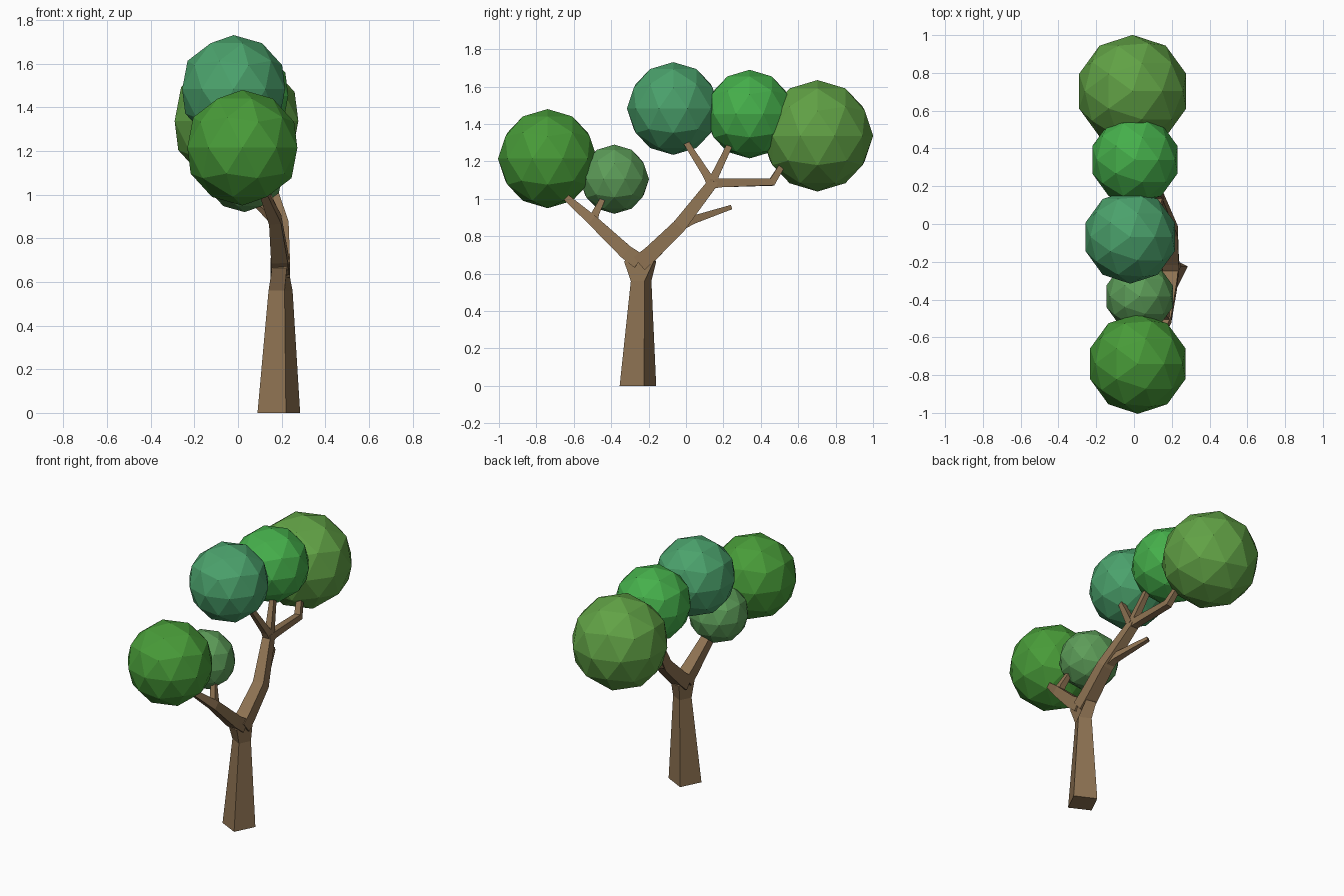
import bpy, bmesh, math
from mathutils import Vector

if "Cube" in bpy.data.objects:
    bpy.data.objects.remove(bpy.data.objects["Cube"])


def material(name, rgb):
    m = bpy.data.materials.new(name)
    m.diffuse_color = (*rgb, 1)
    m.use_nodes = True
    m.node_tree.nodes["Principled BSDF"].inputs["Base Color"].default_value = m.diffuse_color
    return m


bark = material("bark", (0.27, 0.17, 0.085))


def loft(name, rings):
    """Skin four-sided rings into a capped solid."""
    bm = bmesh.new()
    loops = [[bm.verts.new(p) for p in ring] for ring in rings]
    for a, b in zip(loops, loops[1:]):
        for i in range(4):
            j = (i + 1) % 4
            bm.faces.new((a[i], a[j], b[j], b[i]))
    bm.faces.new(loops[0][::-1])
    bm.faces.new(loops[-1])
    bmesh.ops.recalc_face_normals(bm, faces=bm.faces)
    me = bpy.data.meshes.new(name)
    bm.to_mesh(me)
    bm.free()
    me.materials.append(bark)
    ob = bpy.data.objects.new(name, me)
    bpy.context.collection.objects.link(ob)


def flat_ring(x, y, z, rx, ry, turn):
    angles = [math.radians(turn + 90 * i) for i in range(4)]
    return [(x + rx * math.cos(a), y + ry * math.sin(a), z) for a in angles]


def branch(name, path):
    """Square tapered limb along (x, y, z, half width) points."""
    pts = [Vector(p[:3]) for p in path]
    rings = []
    for i, p in enumerate(pts):
        t = Vector()
        if i > 0:
            t += (p - pts[i - 1]).normalized()
        if i < len(pts) - 1:
            t += (pts[i + 1] - p).normalized()
        t.normalize()
        n = t.cross(Vector((1, 0, 0))).normalized()
        s = n.cross(t)
        w = path[i][3]
        rings.append([p + w * (a * n + b * s)
                      for a, b in ((1, 1), (-1, 1), (-1, -1), (1, -1))])
    loft(name, rings)


# Trunk: turned square base, flaring sideways at the fork
loft("trunk", [
    flat_ring(0.187, -0.257, 0.0, 0.103, 0.103, 18.4),
    flat_ring(0.195, -0.24, 0.56, 0.058, 0.058, 18.4),
    flat_ring(0.193, -0.245, 0.665, 0.048, 0.112, 40),
    flat_ring(0.192, -0.25, 0.713, 0.042, 0.048, 40),
])

# Main limbs and twigs
branch("front_limb", [(0.193, -0.25, 0.665, 0.042), (0.19, -0.32, 0.715, 0.038),
                      (0.17, -0.5, 0.885, 0.028), (0.11, -0.66, 1.025, 0.016)])
branch("front_twig", [(0.17, -0.495, 0.88, 0.022), (0.165, -0.485, 0.92, 0.02),
                      (0.135, -0.445, 1.0, 0.014)])
branch("back_limb", [(0.193, -0.25, 0.655, 0.045), (0.195, -0.19, 0.705, 0.042),
                     (0.195, -0.04, 0.85, 0.037), (0.13, 0.135, 1.075, 0.028),
                     (0.128, 0.145, 1.095, 0.026)])
branch("bare_twig", [(0.19, -0.035, 0.855, 0.028), (0.175, 0.03, 0.885, 0.022),
                     (0.09, 0.24, 0.955, 0.012)])
branch("upper_twig_front", [(0.13, 0.135, 1.085, 0.026), (0.127, 0.11, 1.13, 0.021),
                            (0.095, -0.005, 1.31, 0.015)])
branch("upper_twig_middle", [(0.13, 0.14, 1.08, 0.026), (0.126, 0.155, 1.125, 0.021),
                             (0.095, 0.23, 1.28, 0.016)])
branch("upper_twig_back", [(0.13, 0.13, 1.08, 0.026), (0.128, 0.19, 1.085, 0.023),
                           (0.12, 0.46, 1.09, 0.021), (0.095, 0.515, 1.18, 0.016)])

# Faceted leaf clumps: name, centre, radius, colour
clumps = [
    ("leaves_front", (0.02, -0.74, 1.215), 0.265, (0.065, 0.33, 0.04)),
    ("leaves_small", (0.03, -0.383, 1.105), 0.185, (0.11, 0.34, 0.10)),
    ("leaves_top", (-0.02, -0.068, 1.483), 0.248, (0.07, 0.36, 0.15)),
    ("leaves_middle", (0.005, 0.34, 1.453), 0.237, (0.06, 0.43, 0.07)),
    ("leaves_back", (-0.007, 0.703, 1.337), 0.298, (0.12, 0.36, 0.06)),
]
for name, centre, radius, rgb in clumps:
    bpy.ops.mesh.primitive_ico_sphere_add(subdivisions=2, radius=radius, location=centre)
    ob = bpy.context.object
    ob.name = name
    ob.data.materials.append(material(name + "_green", rgb))
